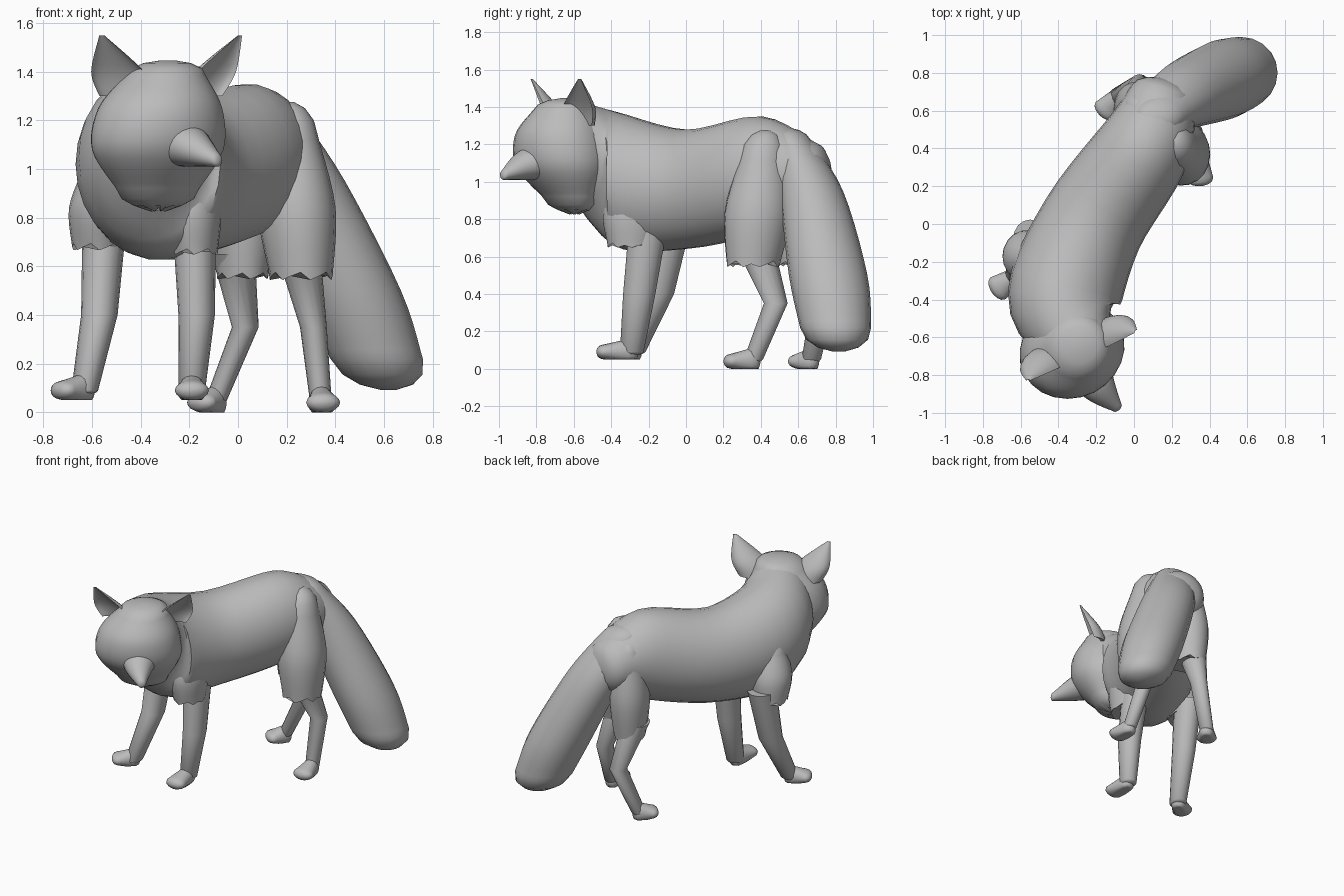
import bpy, bmesh, math
from mathutils import Vector

if "Cube" in bpy.data.objects:
    bpy.data.objects.remove(bpy.data.objects["Cube"])

GREY = (0.5, 0.5, 0.5, 1)
fur = bpy.data.materials.new("grey_fur")
fur.use_nodes = True
fur.diffuse_color = GREY
fur.node_tree.nodes["Principled BSDF"].inputs["Base Color"].default_value = GREY


def smooth_rows(rows, steps):
    """Resample the rings along a smooth spline."""
    rows = [Vector(row) for row in rows]
    last = len(rows) - 1
    result = []
    for i in range(last):
        before, start, end, after = (rows[min(max(i + k, 0), last)] for k in (-1, 0, 1, 2))
        leave, arrive = (end - before) / 2, (after - start) / 2
        for step in range(steps):
            t = step / steps
            ease = t * t * (3 - 2 * t)
            result.append(start.lerp(end, ease) + leave * t * (1 - t) ** 2 - arrive * t * t * (1 - t))
    return result + [rows[last]]


def dome(row, inner, length):
    """Shrinking rings that round off an open end."""
    outward = (row - inner).to_3d().normalized() * length
    rings = []
    for degrees in (30, 55, 80):
        angle = math.radians(degrees)
        centre = row.to_3d() + outward * math.sin(angle)
        rings.append(Vector((*centre, *(row[k] * math.cos(angle) for k in (3, 4)))))
    return rings


def loft(name, rows, yaw=0, upright=False, sides=20, steps=5, start_dome=0, end_dome=0, cup=False, hem=0):
    """Skin oval rings (x, y, z, half width, half depth). Upright rings
    face along the path; the others lie flat, turned by yaw degrees."""
    rows = smooth_rows([(*centre, width, depth) for centre, width, depth in rows], steps)
    if start_dome:
        rows = dome(rows[0], rows[1], start_dome)[::-1] + rows
    if end_dome:
        rows = rows + dome(rows[-1], rows[-2], end_dome)
    bm = bmesh.new()
    rings = []
    for i, row in enumerate(rows):
        angle = math.radians(yaw)
        if upright:
            along = rows[min(i + 1, len(rows) - 1)] - rows[max(i - 1, 0)]
            angle = math.atan2(-along.x, along.y)
        across = Vector((math.cos(angle), math.sin(angle), 0))
        other = Vector((0, 0, 1)) if upright else Vector((-across.y, across.x, 0))
        ring = []
        for k in range(sides):
            turn = math.tau * k / sides
            c, s = math.cos(turn), math.sin(turn)
            if cup and s < 0:      # fold the front inwards to make a hollow
                s *= -0.6
            point = row.to_3d() + across * c * row[3] + other * s * row[4]
            if i == len(rows) - 1:
                point.z += hem * (k % 3 - 1)
            ring.append(bm.verts.new(point))
        rings.append(ring)
    for lower, upper in zip(rings, rings[1:]):
        for k in range(sides):
            n = (k + 1) % sides
            bm.faces.new((lower[k], lower[n], upper[n], upper[k]))
    bm.faces.new(rings[0])
    bm.faces.new(rings[-1])
    bmesh.ops.recalc_face_normals(bm, faces=bm.faces)
    mesh = bpy.data.meshes.new(name)
    bm.to_mesh(mesh)
    bm.free()
    mesh.materials.append(fur)
    obj = bpy.data.objects.new(name, mesh)
    bpy.context.collection.objects.link(obj)
    bpy.ops.object.select_all(action='DESELECT')
    obj.select_set(True)
    bpy.context.view_layer.objects.active = obj
    bpy.ops.object.shade_smooth_by_angle(angle=math.radians(50))
    return obj


def tuft(name, top, bottom, width, depth, yaw=0):
    """Bulging patch of fur with a ragged hem."""
    top, bottom = Vector(top), Vector(bottom)
    rows = [(top.lerp(bottom, t), width * swell, depth * swell)
            for t, swell in ((0, 0.7), (0.5, 1), (1, 0.8))]
    loft(name, rows, yaw=yaw, start_dome=width, hem=width / 10)


def leg(name, path, sizes, toe, floor):
    """Straight tapering segments ending in a flat-soled paw."""
    loft(name + "_leg", [(point, size, size * 1.15) for point, size in zip(path, sizes)],
         sides=16, steps=1, end_dome=0.02)
    ankle, height = Vector(path[-1]), floor + 0.04
    heel = ankle.xy.lerp(Vector(toe), 0.1)
    paw = loft(name + "_paw", [((*heel, height), 0.05, 0.07), ((*toe, height), 0.07, 0.04)],
               upright=True, sides=16, start_dome=0.05, end_dome=0.04)
    for vert in paw.data.vertices:
        vert.co.z = max(vert.co.z, floor)


# Torso, from neck to rump
loft("torso", [
    ((-.31, -.61, 1.21), .2, .23),
    ((-.37, -.39, 1.02), .3, .36),
    ((-.22, 0, .96), .28, .32),
    ((.05, .4, 1.04), .25, .31),
    ((.15, .67, 1.04), .18, .18),
], upright=True, sides=26, start_dome=.05, end_dome=.1)

# Brush tail
loft("tail", [
    ((.13, .57, 1.22), .13, .1),
    ((.25, .67, .95), .19, .17),
    ((.46, .76, .5), .21, .21),
    ((.57, .8, .22), .19, .19),
], start_dome=.08, end_dome=.14)

# Head with cheek ruff, and muzzle
loft("head", [
    ((-.3, -.65, 1.38), .17, .17),
    ((-.32, -.67, 1.25), .26, .24),
    ((-.33, -.66, 1.08), .28, .24),
    ((-.33, -.62, .92), .18, .14),
], yaw=27, sides=24, start_dome=.07, end_dome=.09, hem=.01)
loft("muzzle", [
    ((-.26, -.75, 1.11), .13, .1),
    ((-.18, -.87, 1.09), .09, .08),
    ((-.09, -.97, 1.04), .03, .03),
], upright=True, end_dome=.02)

# Cupped ears, each turned its own way
for side, base, tip, yaw in (("left", (-.15, -.59, 1.3), (.01, -.57, 1.55), 45),
                             ("right", (-.45, -.72, 1.3), (-.56, -.83, 1.55), 5)):
    base, tip = Vector(base), Vector(tip)
    loft(side + "_ear", [(base, .12, .08), (base.lerp(tip, .4), .11, .08), (tip, .01, .01)],
         yaw=yaw, cup=True)

# Fur over the thighs and shoulders
tuft("left_thigh", (.22, .41, 1.12), (.26, .36, .56), .16, .18, yaw=15)
tuft("right_thigh", (.03, .6, 1.1), (.02, .61, .56), .13, .15, yaw=15)
tuft("left_shoulder", (-.2, -.28, 1), (-.18, -.29, .66), .12, .16)
tuft("right_shoulder", (-.54, -.2, 1), (-.57, -.15, .68), .14, .14)

# Legs, from top to ankle, with the toe position
FORE, HIND = (.09, .075, .055), (.09, .055, .045)
leg("front_left", [(-.18, -.2, .78), (-.17, -.25, .4), (-.19, -.29, .09)], FORE, (-.19, -.44), .05)
leg("front_right", [(-.55, -.08, .76), (-.57, -.15, .4), (-.63, -.28, .09)], FORE, (-.72, -.34), .05)
leg("hind_left", [(.25, .37, .65), (.31, .48, .35), (.34, .36, .05)], HIND, (.35, .24), 0)
leg("hind_right", [(-.02, .6, .65), (.03, .73, .35), (-.09, .67, .05)], HIND, (-.15, .6), 0)
